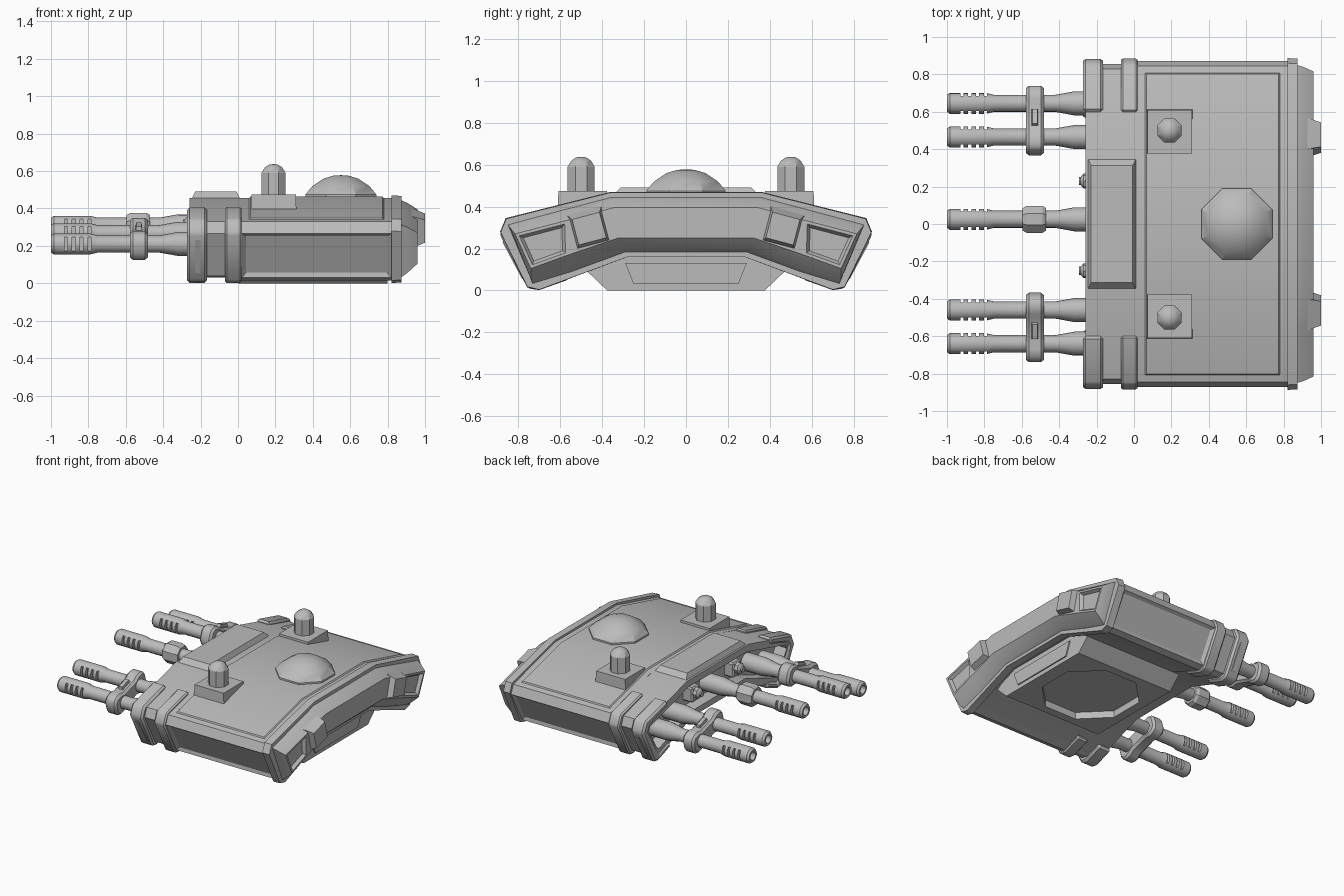
import bpy, bmesh
from math import pi, cos, sin
from mathutils import Matrix, Vector

if "Cube" in bpy.data.objects:
    bpy.data.objects.remove(bpy.data.objects["Cube"])

grey = bpy.data.materials.new("hull_grey")
grey.use_nodes = True
COLOUR = (0.5, 0.5, 0.5, 1)
grey.diffuse_color = COLOUR
grey.node_tree.nodes["Principled BSDF"].inputs["Base Color"].default_value = COLOUR
parts = []


def finish(name, bm, matrix=None, bevel=0, part=True):
    bmesh.ops.recalc_face_normals(bm, faces=bm.faces[:])
    mesh = bpy.data.meshes.new(name)
    if matrix:
        bm.transform(matrix)
    bm.to_mesh(mesh)
    bm.free()
    mesh.materials.append(grey)
    ob = bpy.data.objects.new(name, mesh)
    bpy.context.collection.objects.link(ob)
    if bevel:
        mod = ob.modifiers.new("bevel", "BEVEL")
        mod.width, mod.segments, mod.limit_method = bevel, 1, "ANGLE"
    if part:
        parts.append(ob)
    else:
        ob.hide_render = True
    return ob


def prism(name, poly, x0, x1, matrix=None, bevel=0):
    """Extrude a (y, z) outline along x."""
    bm = bmesh.new()
    face = bm.faces.new([bm.verts.new((x0, y, z)) for y, z in poly])
    out = bmesh.ops.extrude_face_region(bm, geom=[face])["geom"]
    bmesh.ops.translate(bm, vec=(x1 - x0, 0, 0),
                        verts=[v for v in out if isinstance(v, bmesh.types.BMVert)])
    return finish(name, bm, matrix, bevel)


def lathe(bm, profile, n, turn=0):
    """Revolve (radius, z) points round z."""
    rings = []
    for r, z in profile:
        count = n if r else 1
        rings.append([bm.verts.new((r * cos(turn + 2 * pi * i / n), r * sin(turn + 2 * pi * i / n), z))
                      for i in range(count)])
    for a, b in zip(rings, rings[1:]):
        for i in range(n):
            j = (i + 1) % n
            quad = [a[i % len(a)], a[j % len(a)], b[j % len(b)], b[i % len(b)]]
            bm.faces.new(list(dict.fromkeys(quad)))
    for ring in (rings[0], rings[-1]):
        if len(ring) > 1:
            bm.faces.new(ring)


def block(name, loc, size, taper=(1, 1), rot=None, bevel=0):
    """Box whose local top is narrowed by taper."""
    bm = bmesh.new()
    bmesh.ops.create_cube(bm, size=1)
    for v in bm.verts:
        if v.co.z > 0:
            v.co.x *= taper[0]
            v.co.y *= taper[1]
        v.co = Vector(a * b for a, b in zip(v.co, size))
    return finish(name, bm, Matrix.Translation(loc) @ (rot or Matrix()), bevel)


def chain(half):
    return [(-y, z) for y, z in reversed(half)] + list(half)


def arch(sections, caps=True):
    """Loft arches; each section is x, top half chain, bottom half chain."""
    bm = bmesh.new()
    loops = []
    for x, top, bottom in sections:
        loops.append([bm.verts.new((x, y, z)) for y, z in chain(top) + chain(bottom)[::-1]])
    n = len(loops[0])
    for a, b in zip(loops, loops[1:]):
        for i in range(n):
            bm.faces.new((a[i], a[(i + 1) % n], b[(i + 1) % n], b[i]))
    for loop in (loops[0], loops[-1]):
        for i in range(n // 2 - 1):
            bm.faces.new((loop[i], loop[i + 1], loop[n - 2 - i], loop[n - 1 - i]))
    bmesh.ops.recalc_face_normals(bm, faces=bm.faces[:])
    return bm


def inset(bm, faces, width, depth):
    bmesh.ops.inset_region(bm, faces=faces, thickness=width, depth=depth, use_even_offset=True)


def grow(points, d):
    """Push a half chain outward from the middle of the arch."""
    return [(y + d * (y > 0.6), z + d) for y, z in points]


# main armoured hull with recessed side panels and a raised roof panel
TOP = [(.36, .455), (.845, .33), (.872, .265)]
LOW = [(.29, .17), (.70, .015), (.745, .03)]
hull = arch([(.02, TOP, LOW), (.82, TOP, LOW)])
hull.normal_update()
sides = [f for f in hull.faces if abs(f.normal.y) > .8 and f.calc_area() > .1]
for f in sides:
    inset(hull, [f], .022, -.015)
hull.normal_update()
roof = [f for f in hull.faces if f.normal.z > .9]
inset(hull, roof, .04, 0)
inset(hull, roof, .007, .008)
finish("hull", hull)

# front hull section and the open gun frame
NECK = [(.36, .455), (.83, .33), (.855, .265)]
NECK_LOW = [(.29, .17), (.69, .03), (.735, .04)]
finish("front_hull", arch([(-.17, NECK, NECK_LOW), (.02, NECK, NECK_LOW)]))
outer = chain(NECK) + chain(NECK_LOW)[::-1]
inner = (chain([(.34, .405), (.79, .285), (.805, .255)])
         + chain([(.32, .215), (.68, .085), (.705, .09)])[::-1])
bm = bmesh.new()
rows = [[bm.verts.new((x, y, z)) for y, z in poly]
        for x, poly in ((-.17, outer), (-.26, outer), (-.26, inner), (-.17, inner))]
for a, b in zip(rows, rows[1:] + rows[:1]):
    for i in range(len(a)):
        j = (i + 1) % len(a)
        bm.faces.new((a[i], a[j], b[j], b[i]))
finish("gun_frame", bm)

# collars wrapped round both hull ends
collar = [(.60, .41), (.855, .343), (.888, .265), (.755, .01), (.70, .002), (.56, .052),
          (.57, .095), (.69, .05), (.82, .26), (.80, .30), (.60, .365)]
for s, side in ((1, "left"), (-1, "right")):
    outline = [(s * y, z) for y, z in collar]
    prism(side + "_front_collar", outline, -.272, -.165, bevel=.014)
    prism(side + "_rear_collar", outline, -.07, .02, bevel=.01)
    rib = Matrix.Rotation(-s * .49, 4, "X")
    block(side + "_collar_rib", (-.215, s * .823, .145), (.03, .012, .2), rot=rib)

# rear flange and chamfered rear band with sunken outer panels
finish("rear_flange", arch([(.82, grow(TOP, .015), [(.28, .16), (.70, .002), (.757, .015)]),
                            (.875, grow(TOP, .012), [(.28, .16), (.70, .004), (.757, .018)])]))
band = arch([(.87, [(.36, .445), (.57, .39), (.85, .315)], [(.29, .18), (.55, .085), (.73, .03)]),
             (.905, [(.36, .43), (.57, .375), (.84, .30)], [(.30, .20), (.55, .11), (.74, .055)]),
             (.96, [(.345, .395), (.565, .335), (.815, .27)], [(.325, .25), (.56, .17), (.74, .105)])])
band.normal_update()
for f in [f for f in band.faces if f.normal.x > .95 and abs(f.calc_center_median().y) > .57]:
    inset(band, [f], .014, 0)
    inset(band, [f], .014, -.022)
finish("rear_band", band)
for s in (1, -1):
    tilt = Matrix.Rotation(-s * .26, 4, "X") @ Matrix.Rotation(pi / 2, 4, "Y")
    block("rear_block", (.955, s * .462, .295), (.19, .18, .09), (.66, .75), tilt)

# belly pod with an octagonal socket
pod = prism("belly_pod", chain([(.3, .2), (.47, .09), (.376, 0)][::-1])[:3][::-1]
            + [(.3, .2), (.47, .09), (.376, 0)], .0, .8)
bm = bmesh.new()
lathe(bm, [(.34, -.1), (.34, .05)], 8, pi / 8)
socket = finish("socket_cutter", bm, Matrix.Translation((.38, 0, 0)), part=False)
pod.modifiers.new("socket", "BOOLEAN").object = socket
prism("pod_rear_plate", [(-.29, .13), (.29, .13), (.25, .03), (-.25, .03)], .8, .809)

# roof fittings: front plate, dome, and two sensor posts
block("roof_front_plate", (-.118, 0, .465), (.27, .72, .05), (.82, .87))
bm = bmesh.new()
lathe(bm, [(.205, .44), (.205, .475), (.165, .52), (.1, .56), (.045, .575), (0, .578)], 8, pi / 8)
finish("roof_dome", bm, Matrix.Translation((.55, 0, 0)))
for s in (1, -1):
    block("sensor_base", (.19, s * .493, .43), (.245, .238, .09), (.97, .97))
    bm = bmesh.new()
    lathe(bm, [(.07, .46), (.07, .59), (.05, .62), (.025, .635), (0, .637)], 8, pi / 8)
    finish("sensor_post", bm, Matrix.Translation((.19, s * .5, 0)))

# one slotted, hollow gun barrel, then its copies
bm = bmesh.new()
lathe(bm, [(0, .9), (.03, .9), (.03, 1), (.045, 1), (.056, .985), (.056, .79), (.046, .75),
           (.046, .42), (.064, .32), (.064, .15)], 16)
along = Matrix.Rotation(-pi / 2, 4, "Y")
barrel = finish("gun_barrel", bm, along)
bm = bmesh.new()
for i in range(4):
    for s in (1, -1):
        bmesh.ops.create_cube(bm, size=1, matrix=Matrix.Translation((-.92 + .042 * i, s * .058, 0))
                              @ Matrix.Diagonal((.017, .05, .076, 1)))
slots = finish("slot_cutter", bm, part=False)
barrel.modifiers.new("slots", "BOOLEAN").object = slots

# clamps binding the barrels
for s in (1, -1):
    place = Matrix.Translation((0, s * .553, .238)) @ Matrix.Rotation(-s * .297, 4, "X")
    shape = chain([(.07, .06), (.10, .075), (.155, .075), (.187, .04)])
    shape += [(y, -z) for y, z in reversed(shape)]
    prism("twin_clamp", shape, -.578, -.482, place, .016)
    block("clamp_boss", place @ Vector((-.53, 0, .06)), (.04, .1, .04), (.7, .8),
          Matrix.Rotation(-s * .297, 4, "X"))
bm = bmesh.new()
lathe(bm, [(.065, .47), (.078, .49), (.078, .575), (.065, .595)], 8, pi / 8)
finish("single_clamp", bm, Matrix.Translation((0, .025, .305)) @ along)

# small instruments inside the gun frame
for y in (.23, -.25):
    block("instrument_box", (-.2, y, .31), (.09, .09, .11), bevel=.01)
    bm = bmesh.new()
    lathe(bm, [(.04, .2), (.04, .27), (.022, .285), (.022, .295)], 8)
    finish("instrument_lens", bm, Matrix.Translation((0, y, .32)) @ along)

# apply modifiers, copy the barrels and shade
bpy.ops.object.select_all(action="DESELECT")
for ob in parts:
    ob.select_set(True)
bpy.context.view_layer.objects.active = barrel
bpy.ops.object.convert(target="MESH")
for helper in (socket, slots):
    bpy.data.objects.remove(helper)
for ob in parts:
    ob.select_set(True)
bpy.ops.object.shade_smooth_by_angle()
spots = [(.645, .21), (.465, .265), (.025, .305), (-.46, .265), (-.64, .21)]
for i, (y, z) in enumerate(spots):
    gun = barrel if i == 0 else barrel.copy()
    if i:
        bpy.context.collection.objects.link(gun)
    gun.location = (0, y, z)
